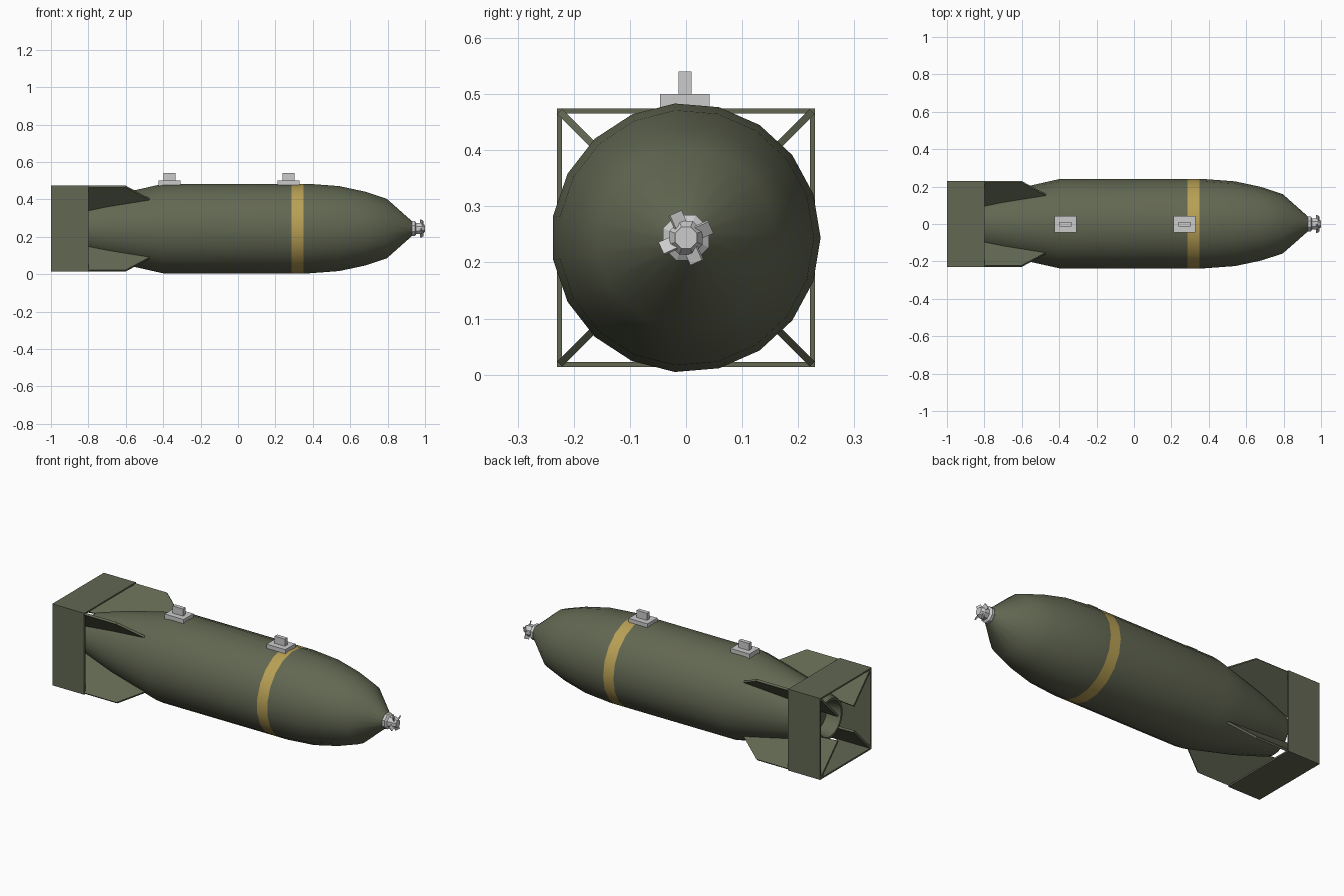
import bpy, bmesh
from math import cos, sin, pi, radians
from mathutils import Matrix, Vector

if "Cube" in bpy.data.objects:
    bpy.data.objects.remove(bpy.data.objects["Cube"])

CZ = 0.244  # height of the long axis


def material(name, rgb):
    m = bpy.data.materials.new(name)
    m.diffuse_color = (*rgb, 1)
    m.use_nodes = True
    m.node_tree.nodes["Principled BSDF"].inputs["Base Color"].default_value = m.diffuse_color
    return m


OLIVE = material("olive", (0.122, 0.136, 0.084))
YELLOW = material("yellow", (0.48, 0.35, 0.09))


def finish(name, bm, mats=(), smooth=None):
    bmesh.ops.recalc_face_normals(bm, faces=bm.faces)
    me = bpy.data.meshes.new(name)
    bm.to_mesh(me)
    bm.free()
    for m in mats:
        me.materials.append(m)
    ob = bpy.data.objects.new(name, me)
    bpy.context.collection.objects.link(ob)
    if smooth:
        bpy.ops.object.select_all(action='DESELECT')
        ob.select_set(True)
        bpy.context.view_layer.objects.active = ob
        bpy.ops.object.shade_smooth_by_angle(angle=radians(smooth))
    return ob


def lathe(name, profile, sides, mats=(), smooth=None, band=None, phase=0):
    """Revolve (x, radius) points about the long axis and cap both ends."""
    bm = bmesh.new()
    rings = [[bm.verts.new((x, r * cos(phase + 2 * pi * i / sides),
                            CZ + r * sin(phase + 2 * pi * i / sides)))
              for i in range(sides)] for x, r in profile]
    for k, (a, b) in enumerate(zip(rings, rings[1:])):
        for i in range(sides):
            j = (i + 1) % sides
            f = bm.faces.new((a[i], a[j], b[j], b[i]))
            f.material_index = 1 if k == band else 0
    bm.faces.new(rings[0])
    bm.faces.new(rings[-1])
    return finish(name, bm, mats, smooth)


def box(name, centre, size, mats=(), rot=Matrix()):
    bm = bmesh.new()
    bmesh.ops.create_cube(bm, size=1, matrix=Matrix.Translation(centre) @ rot
                          @ Matrix.Diagonal((*size, 1)))
    return finish(name, bm, mats)


# Main body with hollow tail and painted band
lathe("body", [(-0.82, 0.085), (-0.9, 0.10), (-0.9, 0.113), (-0.8, 0.143),
               (-0.7, 0.172), (-0.56, 0.204), (-0.4, 0.24), (0.286, 0.24),
               (0.35, 0.24), (0.38, 0.24), (0.54, 0.228), (0.68, 0.198),
               (0.795, 0.16), (0.93, 0.04)],
      19, (OLIVE, YELLOW), 30, band=7)

# Diagonal tail fins
fin_outline = [(-1, 0.10), (-1, 0.318), (-0.6, 0.318), (-0.45, 0.205),
               (-0.6, 0.17), (-0.86, 0.11)]
for k in range(4):
    bm = bmesh.new()
    face = bm.faces.new([bm.verts.new((x, -0.006, r)) for x, r in fin_outline])
    ext = bmesh.ops.extrude_face_region(bm, geom=[face])["geom"]
    bmesh.ops.translate(bm, vec=(0, 0.012, 0),
                        verts=[v for v in ext if isinstance(v, bmesh.types.BMVert)])
    bm.transform(Matrix.Translation((0, 0, CZ)) @ Matrix.Rotation(pi / 4 + k * pi / 2, 4, 'X'))
    finish(f"tail_fin_{k + 1}", bm, (OLIVE,))

# Square tail box
H, T = 0.23, 0.009
for s, side in ((-1, "a"), (1, "b")):
    box(f"tail_plate_side_{side}", (-0.9, s * (H - T / 2), CZ), (0.2, T, 2 * H), (OLIVE,))
    box(f"tail_plate_flat_{side}", (-0.9, 0, CZ + s * (H - T / 2)),
        (0.2, 2 * (H - T), T), (OLIVE,))

# Suspension lugs
for x, end in ((-0.367, "rear"), (0.27, "front")):
    box(f"lug_base_{end}", (x, -0.002, 0.485), (0.118, 0.088, 0.03))
    box(f"lug_{end}", (x, -0.002, 0.519), (0.064, 0.023, 0.042))

# Nose fuse and its small propeller
lathe("nose_fuse", [(0.92, 0.036), (0.93, 0.044), (0.945, 0.044), (0.953, 0.032),
                    (0.982, 0.032), (0.998, 0.021)], 8, phase=pi / 8)
for k in range(4):
    rot = Matrix.Rotation(radians(24 + 90 * k), 4, 'X')
    centre = rot @ Vector((0.983, 0.035, 0)) + Vector((0, 0, CZ))
    box(f"fuse_blade_{k + 1}", centre, (0.006, 0.026, 0.026), (),
        rot @ Matrix.Rotation(radians(30), 4, 'Y'))
# Fuse tip
lathe("fuse_tip", [(0.975, 0.022), (1.0, 0.021)], 8, phase=pi / 8)
